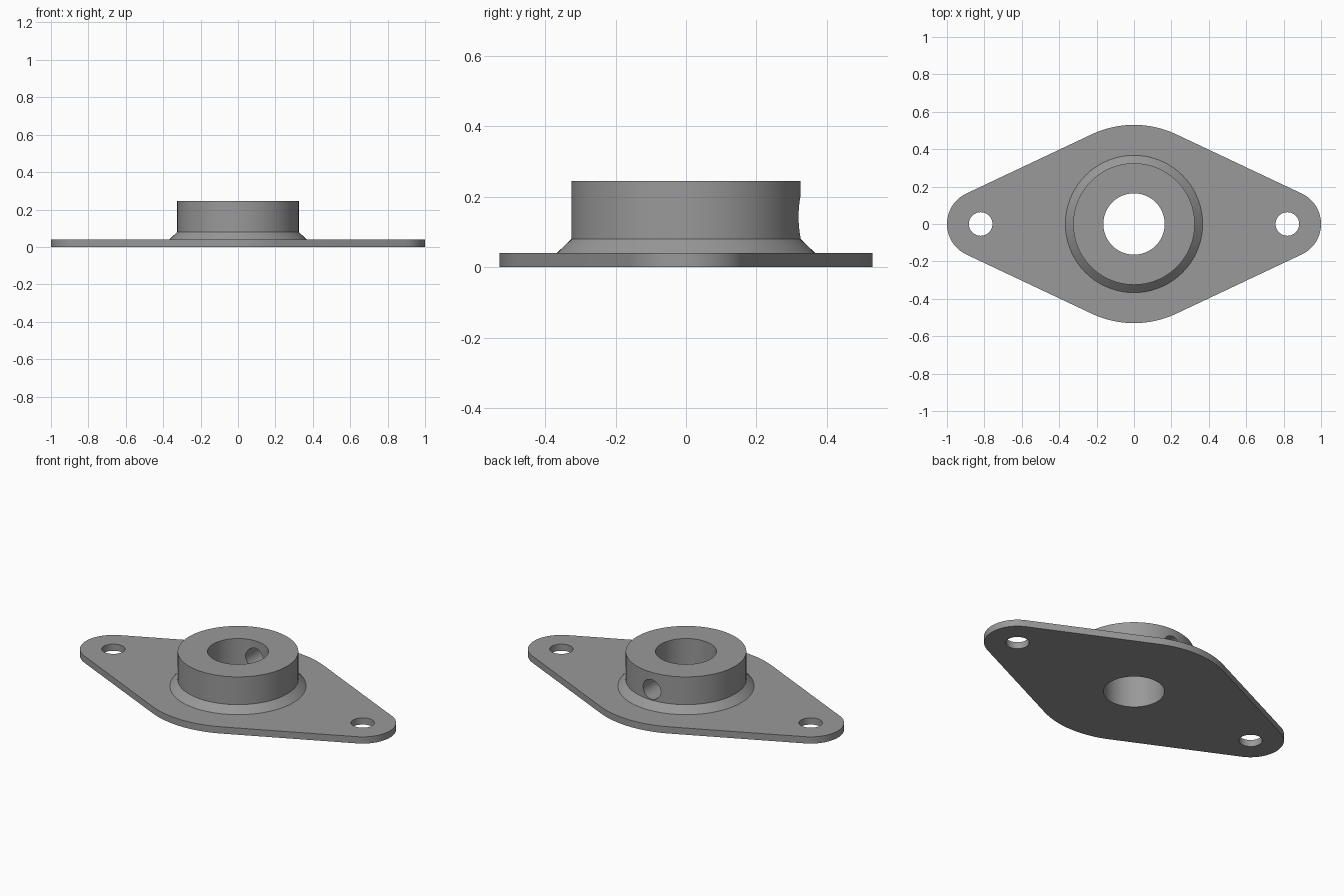
import bpy, bmesh, math
from mathutils import Matrix

if "Cube" in bpy.data.objects:
    bpy.data.objects.remove(bpy.data.objects["Cube"])

steel = bpy.data.materials.new("steel grey")
steel.diffuse_color = (0.32, 0.32, 0.32, 1)
steel.use_nodes = True
steel.node_tree.nodes["Principled BSDF"].inputs["Base Color"].default_value = steel.diffuse_color

PLATE_TOP, COLLAR_TOP, BOSS_TOP = 0.04, 0.08, 0.245
MID_R, END_R, END_X = 0.53, 0.18, 0.82


def add_object(name, bm):
    bmesh.ops.recalc_face_normals(bm, faces=bm.faces)
    mesh = bpy.data.meshes.new(name)
    bm.to_mesh(mesh)
    bm.free()
    mesh.materials.append(steel)
    obj = bpy.data.objects.new(name, mesh)
    bpy.context.collection.objects.link(obj)
    return obj


def extruded(name, outline, z0, z1):
    bm = bmesh.new()
    face = bm.faces.new([bm.verts.new((x, y, z0)) for x, y in outline])
    top = bmesh.ops.extrude_face_region(bm, geom=[face])["geom"]
    verts = [v for v in top if isinstance(v, bmesh.types.BMVert)]
    bmesh.ops.translate(bm, verts=verts, vec=(0, 0, z1 - z0))
    return add_object(name, bm)


def revolved(name, profile, n=96):
    """Closed solid from (radius, height) rings."""
    bm = bmesh.new()
    rings = [[bm.verts.new((r * math.cos(math.tau * i / n), r * math.sin(math.tau * i / n), z))
              for i in range(n)] for r, z in profile]
    for a, b in zip(rings, rings[1:]):
        for i in range(n):
            j = (i + 1) % n
            bm.faces.new((a[i], a[j], b[j], b[i]))
    bm.faces.new(rings[0])
    bm.faces.new(rings[-1])
    return add_object(name, bm)


def boolean(target, other, operation):
    mod = target.modifiers.new(operation.lower(), 'BOOLEAN')
    mod.operation, mod.solver, mod.object = operation, 'EXACT', other
    bpy.context.view_layer.objects.active = target
    bpy.ops.object.modifier_apply(modifier=mod.name)
    bpy.data.objects.remove(other)


def arc(cx, r, a0, a1, n):
    return [(cx + r * math.cos(a0 + (a1 - a0) * i / n),
             r * math.sin(a0 + (a1 - a0) * i / n)) for i in range(n + 1)]


# Flange plate: three circles joined by tangent lines
t = math.acos((MID_R - END_R) / END_X)
outline = (arc(END_X, END_R, -t, t, 32) + arc(0, MID_R, t, math.pi - t, 24)
           + arc(-END_X, END_R, math.pi - t, math.pi + t, 32)
           + arc(0, MID_R, math.pi + t, math.tau - t, 24))
flange = extruded("bearing_flange", outline, 0, PLATE_TOP)

# Boss with a sloped collar at its foot
boss = revolved("boss", [(0.367, PLATE_TOP / 2), (0.367, PLATE_TOP),
                         (0.325, COLLAR_TOP), (0.325, BOSS_TOP)])
boolean(flange, boss, 'UNION')

# Central bore and two bolt holes
boolean(flange, revolved("bore", [(0.164, -0.1), (0.164, 0.4)]), 'DIFFERENCE')
for side in (-1, 1):
    hole = revolved("bolt_hole", [(0.063, -0.1), (0.063, 0.1)], 48)
    hole.data.transform(Matrix.Translation((side * END_X, 0, 0)))
    boolean(flange, hole, 'DIFFERENCE')

# Radial set-screw hole through the back wall of the boss
screw = revolved("screw_hole", [(0.058, 0), (0.058, 0.5)], 48)
screw.data.transform(Matrix.Translation((0, 0, 0.143)) @ Matrix.Rotation(-math.pi / 2, 4, 'X'))
boolean(flange, screw, 'DIFFERENCE')

bpy.ops.object.select_all(action='DESELECT')
flange.select_set(True)
bpy.context.view_layer.objects.active = flange
bpy.ops.object.shade_smooth_by_angle(angle=math.radians(30))
